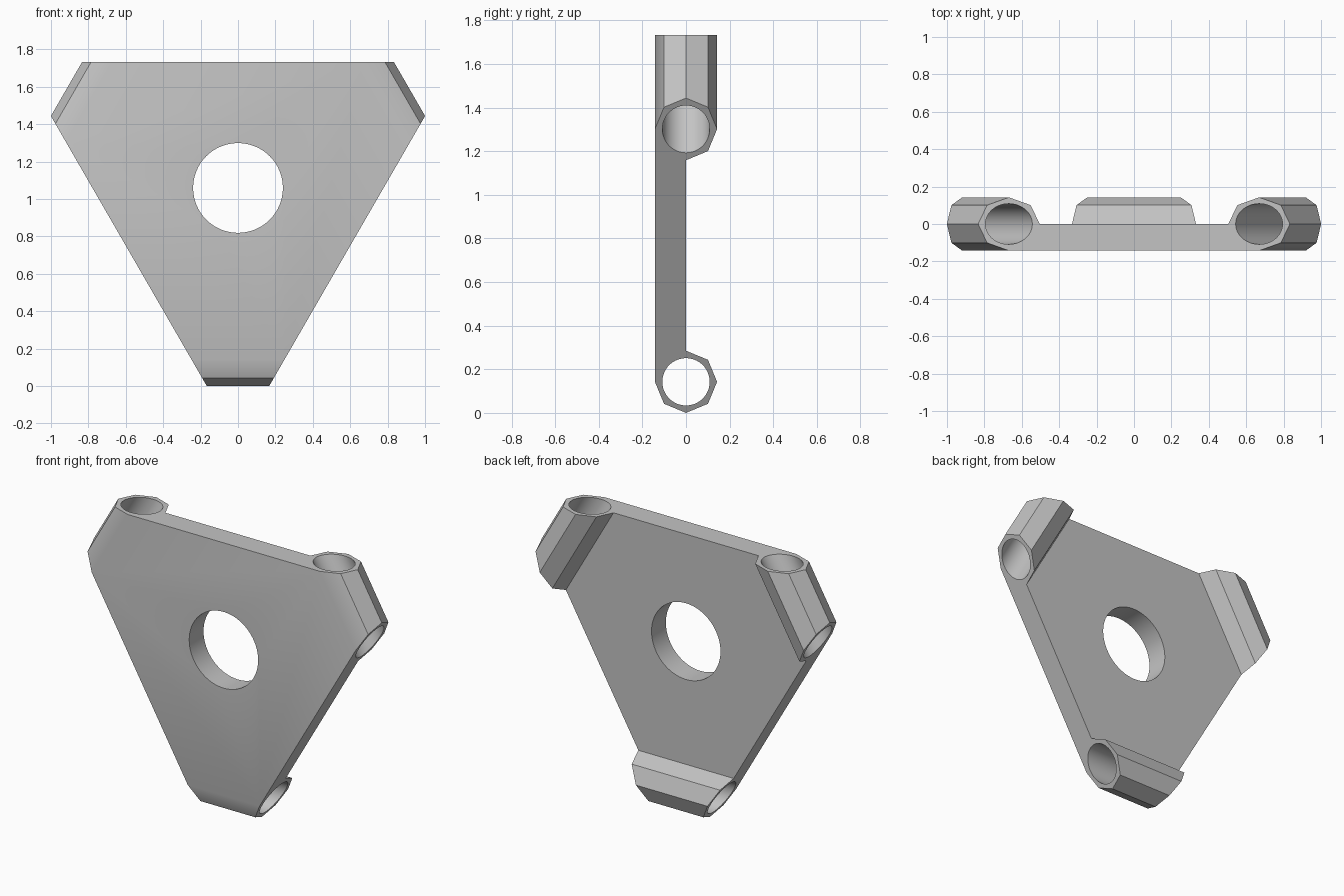
import bpy, bmesh
from math import sin, cos, pi, sqrt, radians
from mathutils import Matrix, Vector

cube = bpy.data.objects.get("Cube")
if cube:
    bpy.data.objects.remove(cube)

R = 0.1425        # octagonal tube radius
BORE = 0.1085     # tube bore radius
HOLE = 0.24       # centre hole radius
CENTRE = 1.0587   # height of the centre, also its distance to each corner edge
SIDE = 0.674      # distance from the centre to each long side

grey = bpy.data.materials.new("light_grey")
grey.use_nodes = True
colour = (0.55, 0.55, 0.55, 1)
grey.diffuse_color = colour
grey.node_tree.nodes["Principled BSDF"].inputs["Base Color"].default_value = colour


def corner_matrix(k):
    """Turn the bottom corner about the centre onto corner k."""
    return Matrix.Translation((0, 0, CENTRE)) @ Matrix.Rotation(-k * 2 * pi / 3, 4, 'Y')


def tube_end(bm, k, side):
    """Seven octagon points from the front face round to the back face."""
    points = []
    for i in range(7):
        t = i * pi / 4
        h = R - R * sin(t)
        half = (2 * SIDE - CENTRE + h) / sqrt(3)
        points.append(bm.verts.new(
            corner_matrix(k) @ Vector((side * half, -R * cos(t), h - CENTRE))))
    return points


# Plate with an octagonal sleeve along each cut corner
bm = bmesh.new()
ends = [(tube_end(bm, k, -1), tube_end(bm, k, 1)) for k in range(3)]
for k, (a, b) in enumerate(ends):
    for i in range(6):
        bm.faces.new((a[i], b[i], b[i + 1], a[i + 1]))
    bm.faces.new(b + ends[(k + 1) % 3][0][::-1])
for i in (0, 6):
    bm.faces.new([end[i] for pair in ends for end in pair])
bmesh.ops.recalc_face_normals(bm, faces=bm.faces)
mesh = bpy.data.meshes.new("corner_plate")
bm.to_mesh(mesh)
bm.free()
mesh.materials.append(grey)
plate = bpy.data.objects.new("corner_plate", mesh)
bpy.context.collection.objects.link(plate)


def drill(name, radius, matrix):
    """Cut a round hole along the local z axis of the matrix."""
    bpy.ops.mesh.primitive_cylinder_add(vertices=64, radius=radius, depth=1)
    cutter = bpy.context.object
    cutter.name = name
    cutter.hide_render = True
    cutter.data.materials.append(grey)
    cutter.data.transform(matrix)
    mod = plate.modifiers.new(name, 'BOOLEAN')
    mod.operation = 'DIFFERENCE'
    mod.solver = 'EXACT'
    mod.object = cutter
    bpy.ops.object.select_all(action='DESELECT')
    bpy.context.view_layer.objects.active = plate
    plate.select_set(True)
    bpy.ops.object.modifier_apply(modifier=name)
    bpy.data.objects.remove(cutter)


# Centre hole and the three sleeve bores
drill("centre_hole_cutter", HOLE, corner_matrix(0) @ Matrix.Rotation(pi / 2, 4, 'X'))
for k in range(3):
    drill("bore_cutter", BORE, corner_matrix(k)
          @ Matrix.Translation((0, 0, R - CENTRE)) @ Matrix.Rotation(pi / 2, 4, 'Y'))

bpy.ops.object.shade_smooth_by_angle(angle=radians(30))
